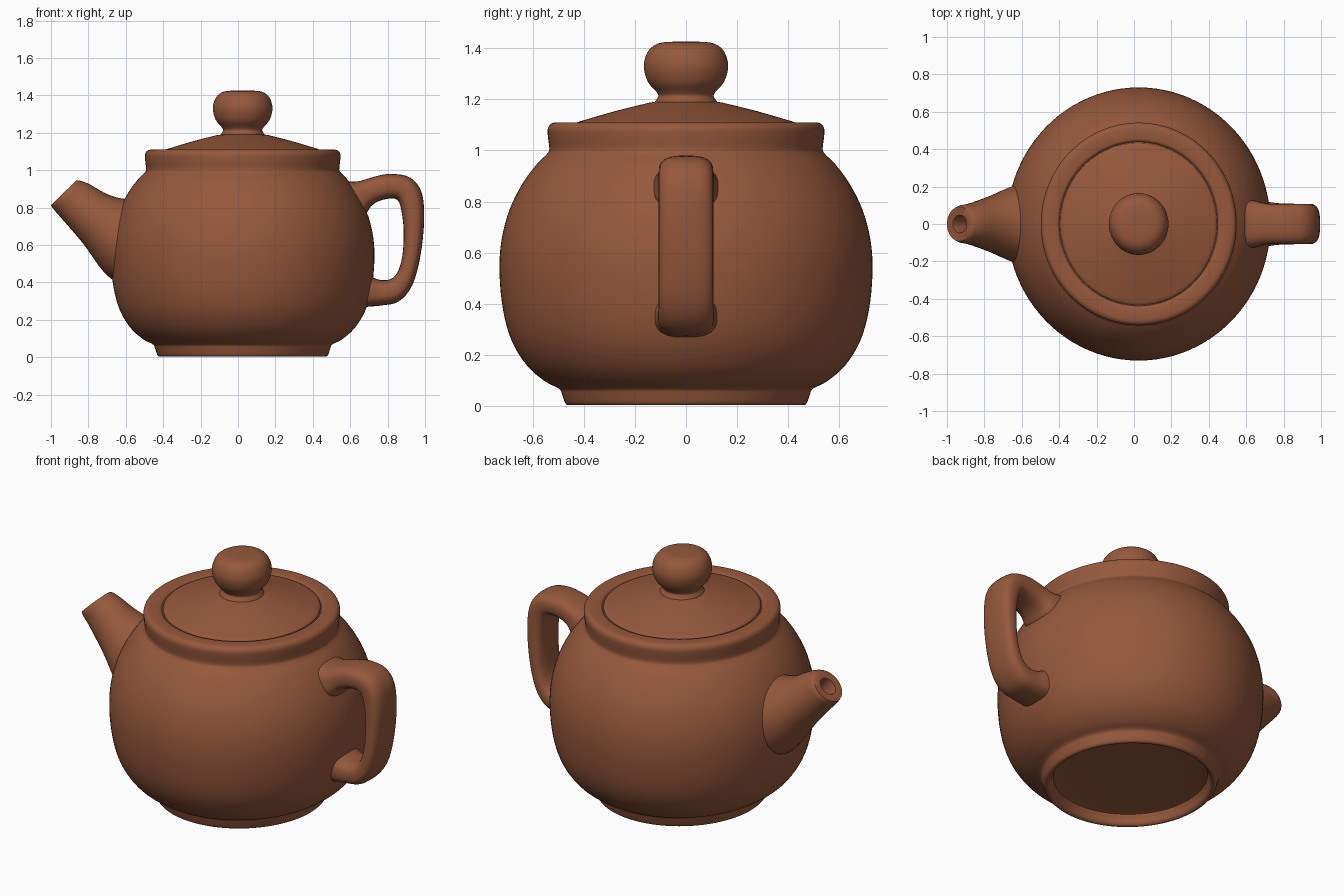
import bpy, bmesh, math

CX = 0.025          # pot axis
SQUASH = 0.965      # pot is slightly narrower along x

clay = bpy.data.materials.new("terracotta")
clay.diffuse_color = (0.305, 0.098, 0.045, 1)


def spline(pts, n):
    """Catmull-Rom resampling of a list of equal-length tuples."""
    out = []
    for i in range(len(pts) - 1):
        a, b = pts[max(i - 1, 0)], pts[i]
        c, d = pts[i + 1], pts[min(i + 2, len(pts) - 1)]
        for k in range(n):
            t = k / n
            out.append(tuple(
                0.5 * (2 * q + (r - p) * t + (2 * p - 5 * q + 4 * r - s) * t * t
                       + (3 * q - p - 3 * r + s) * t ** 3)
                for p, q, r, s in zip(a, b, c, d)))
    out.append(tuple(pts[-1]))
    return out


def skin(name, rings, angle=50):
    """Join consecutive rings of points with quads and cap both ends."""
    bm = bmesh.new()
    loops = [[bm.verts.new(p) for p in ring] for ring in rings]
    n = len(loops[0])
    for a, b in zip(loops, loops[1:]):
        for i in range(n):
            j = (i + 1) % n
            bm.faces.new((a[i], a[j], b[j], b[i]))
    bm.faces.new(loops[0])
    bm.faces.new(loops[-1])
    bmesh.ops.recalc_face_normals(bm, faces=bm.faces[:])
    me = bpy.data.meshes.new(name)
    bm.to_mesh(me)
    bm.free()
    me.materials.append(clay)
    ob = bpy.data.objects.new(name, me)
    bpy.context.collection.objects.link(ob)
    bpy.ops.object.select_all(action='DESELECT')
    ob.select_set(True)
    bpy.context.view_layer.objects.active = ob
    bpy.ops.object.shade_smooth_by_angle(angle=math.radians(angle))
    return ob


def turned(name, profile, n=4, seg=96):
    """Revolve an (r, z) profile about the pot axis."""
    angles = [2 * math.pi * i / seg for i in range(seg)]
    return skin(name, [[(CX + SQUASH * r * math.cos(a), r * math.sin(a), z)
                        for a in angles] for r, z in spline(profile, n)])


def section(x0, z0, x1, z1, w, power, seg=32):
    """Superellipse ring spanning two side-outline points, half width w."""
    ring = []
    for i in range(seg):
        a = 2 * math.pi * i / seg
        c, s = math.cos(a), math.sin(a)
        u = math.copysign(abs(c) ** power, c)
        v = math.copysign(abs(s) ** power, s)
        ring.append(((x0 + x1) / 2 + u * (x1 - x0) / 2, v * w,
                     (z0 + z1) / 2 + u * (z1 - z0) / 2))
    return ring


# Body with hollow foot ring and thick rim
turned("body", [
    (0.02, 0.07), (0.38, 0.065), (0.425, 0.05), (0.44, 0.015), (0.455, 0.003),
    (0.472, 0.010), (0.485, 0.045), (0.497, 0.068), (0.55, 0.095),
    (0.62, 0.155), (0.68, 0.25), (0.715, 0.37), (0.73, 0.52), (0.722, 0.65),
    (0.69, 0.77), (0.64, 0.87), (0.585, 0.945), (0.545, 0.985),
    (0.535, 1.005), (0.54, 1.05), (0.541, 1.085), (0.525, 1.106),
    (0.49, 1.110), (0.45, 1.107), (0.437, 1.095), (0.41, 1.085), (0.02, 1.085)])

# Lid, gently domed
turned("lid", [
    (0.02, 1.088), (0.415, 1.088), (0.433, 1.098), (0.425, 1.110),
    (0.38, 1.124), (0.28, 1.153), (0.18, 1.178), (0.12, 1.190), (0.02, 1.192)])

# Knob on a short collar
turned("lid_knob", [
    (0.02, 1.18), (0.115, 1.185), (0.116, 1.198), (0.108, 1.212),
    (0.115, 1.228), (0.147, 1.265), (0.163, 1.31), (0.163, 1.35),
    (0.145, 1.393), (0.11, 1.418), (0.06, 1.425), (0.005, 1.425)])

# Spout: flared root to slanted lip, then back down into the hole
spout = [
    (-0.50, 0.38, -0.45, 0.84, 0.235), (-0.68, 0.42, -0.60, 0.845, 0.205),
    (-0.83, 0.61, -0.70, 0.872, 0.150), (-0.94, 0.738, -0.795, 0.925, 0.112),
    (-0.985, 0.79, -0.845, 0.944, 0.102), (-1.0, 0.812, -0.865, 0.945, 0.092)]
hole = [(-0.968, 0.842, -0.895, 0.912, 0.048),
        (-0.945, 0.828, -0.880, 0.893, 0.042),
        (-0.87, 0.745, -0.805, 0.81, 0.038)]
skin("spout", [section(*s, 1.0) for s in spline(spout, 5) + hole])

# Handle: squared-off loop with swollen joints
handle = [
    (0.55, 0.74, 0.52, 0.95, 0.14), (0.675, 0.765, 0.62, 0.938, 0.125),
    (0.71, 0.805, 0.68, 0.950, 0.112), (0.75, 0.833, 0.74, 0.968, 0.107),
    (0.81, 0.848, 0.82, 0.980, 0.107), (0.85, 0.842, 0.92, 0.960, 0.107),
    (0.87, 0.80, 0.982, 0.880, 0.107), (0.885, 0.69, 0.995, 0.73, 0.107),
    (0.88, 0.55, 0.975, 0.54, 0.107), (0.853, 0.455, 0.932, 0.385, 0.107),
    (0.81, 0.415, 0.86, 0.298, 0.109), (0.75, 0.415, 0.77, 0.277, 0.112),
    (0.70, 0.435, 0.70, 0.270, 0.122), (0.60, 0.45, 0.60, 0.26, 0.13)]
skin("handle", [section(*s, 0.72) for s in spline(handle, 4)])
